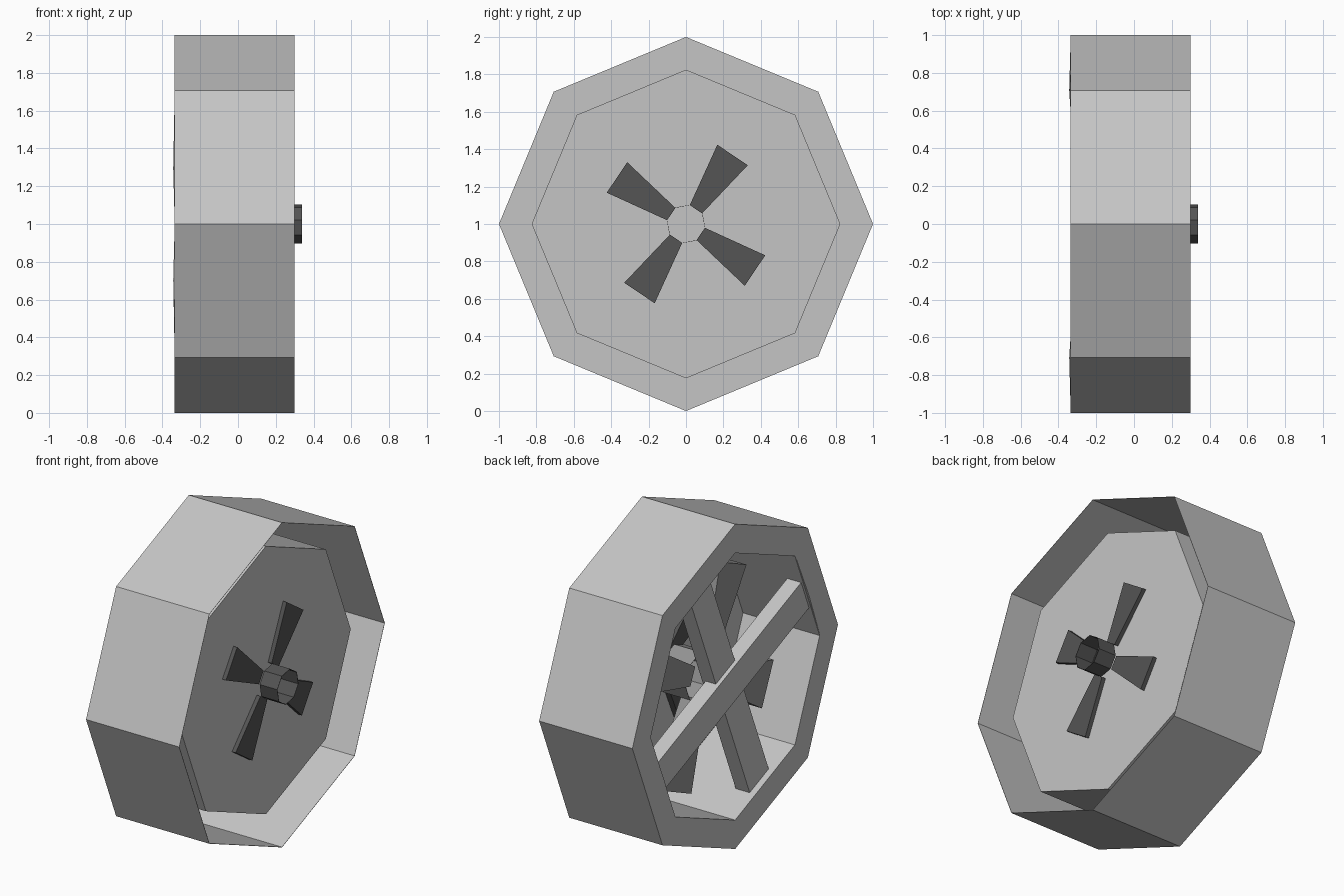
import bpy, bmesh, math
from mathutils import Matrix, Vector

if "Cube" in bpy.data.objects:
    bpy.data.objects.remove(bpy.data.objects["Cube"])

CENTER = Vector((0, 0, 1))


def material(name, v):
    m = bpy.data.materials.new(name)
    m.diffuse_color = (v, v, v, 1)
    m.use_nodes = True
    m.node_tree.nodes["Principled BSDF"].inputs["Base Color"].default_value = m.diffuse_color
    return m


LIGHT = material("light_grey", 0.56)
MID = material("mid_grey", 0.30)
DARK = material("dark_grey", 0.09)


def finish(bm, name, mat):
    bmesh.ops.remove_doubles(bm, verts=bm.verts, dist=0.0005)
    bmesh.ops.recalc_face_normals(bm, faces=bm.faces)
    me = bpy.data.meshes.new(name)
    bm.to_mesh(me)
    bm.free()
    me.materials.append(mat)
    ob = bpy.data.objects.new(name, me)
    ob.location = CENTER
    bpy.context.collection.objects.link(ob)
    return ob


def polar(x, r, deg):
    a = math.radians(deg)
    return Vector((x, r * math.cos(a), r * math.sin(a)))


def lathe(name, profile, mat, start=0.0, closed=False, sides=8):
    """Turn (x, radius) points around the x axis."""
    bm = bmesh.new()
    rings = [[bm.verts.new(polar(x, r, start + i * 360 / sides)) for x, r in profile]
             for i in range(sides)]
    n = len(profile)
    for i in range(sides):
        p, q = rings[i], rings[(i + 1) % sides]
        for j in range(n if closed else n - 1):
            k = (j + 1) % n
            if profile[j][1] == 0:
                bm.faces.new((p[j], p[k], q[k]))
            elif profile[k][1] == 0:
                bm.faces.new((p[j], p[k], q[j]))
            else:
                bm.faces.new((p[j], p[k], q[k], q[j]))
    return finish(bm, name, mat)


def spoke(name, angle, a, b, mat):
    """Tapered bar between sections (radius, width, x_back, x_front)."""
    bm = bmesh.new()
    bmesh.ops.create_cube(bm, size=2)
    for v in bm.verts:
        r, w, x0, x1 = b if v.co.y > 0 else a
        v.co = Vector((x1 if v.co.x > 0 else x0, r, w / 2 * v.co.z))
    bm.transform(Matrix.Rotation(math.radians(angle), 4, 'X'))
    return finish(bm, name, mat)


def tube(name, x0, x1, r, start, mat):
    lathe(name, [(x0, r), (x1, r), (x1, r - 0.002), (x0, r - 0.002)],
          mat, start=start, closed=True)


# Wheel shell: tread, back ring, inner barrel and recessed front disc
lathe("wheel_shell", [
    (0.187, 0), (0.187, 0.822), (-0.335, 0.822), (-0.335, 1), (0.30, 1),
    (0.30, 0.998), (-0.333, 0.998), (-0.333, 0.825), (0.19, 0.825), (0.19, 0)], LIGHT)

# Slight raised ridge on the back ring at both ends of the outer bar
for mid in (157.5, 337.5):
    bm = bmesh.new()
    pts = [polar(-0.343, 0.765, mid)]
    for side in (-22.5, 22.5):
        pts += [polar(-0.335, 0.825, mid + side), polar(-0.335, 1, mid + side)]
    for p in pts:
        bm.verts.new(p)
    bmesh.ops.convex_hull(bm, input=bm.verts)
    finish(bm, "ring_ridge", LIGHT)

# Open front hub and its four flat blades
tube("front_hub", 0.22, 0.34, 0.105, 56 + 22.5, DARK)
for i in range(4):
    spoke("front_blade", 56 + 90 * i, (0.097, 0.08, 0.15, 0.215),
          (0.445, 0.196, 0.15, 0.215), DARK)

# Larger inner hub and wedge spokes inside the barrel
tube("inner_hub", -0.10, 0.08, 0.15, 0, MID)
for i in range(4):
    spoke("inner_spoke", 24 + 90 * i, (0.139, 0.115, -0.135, -0.04),
          (0.66, 0.28, -0.135, -0.04), MID)

# Crossed bars over the back opening
for angle, x0 in ((157.5, -0.32), (67.5, -0.295)):
    spoke("back_bar", angle, (-0.762, 0.2, x0, x0 + 0.095),
          (0.762, 0.2, x0, x0 + 0.095), LIGHT)
